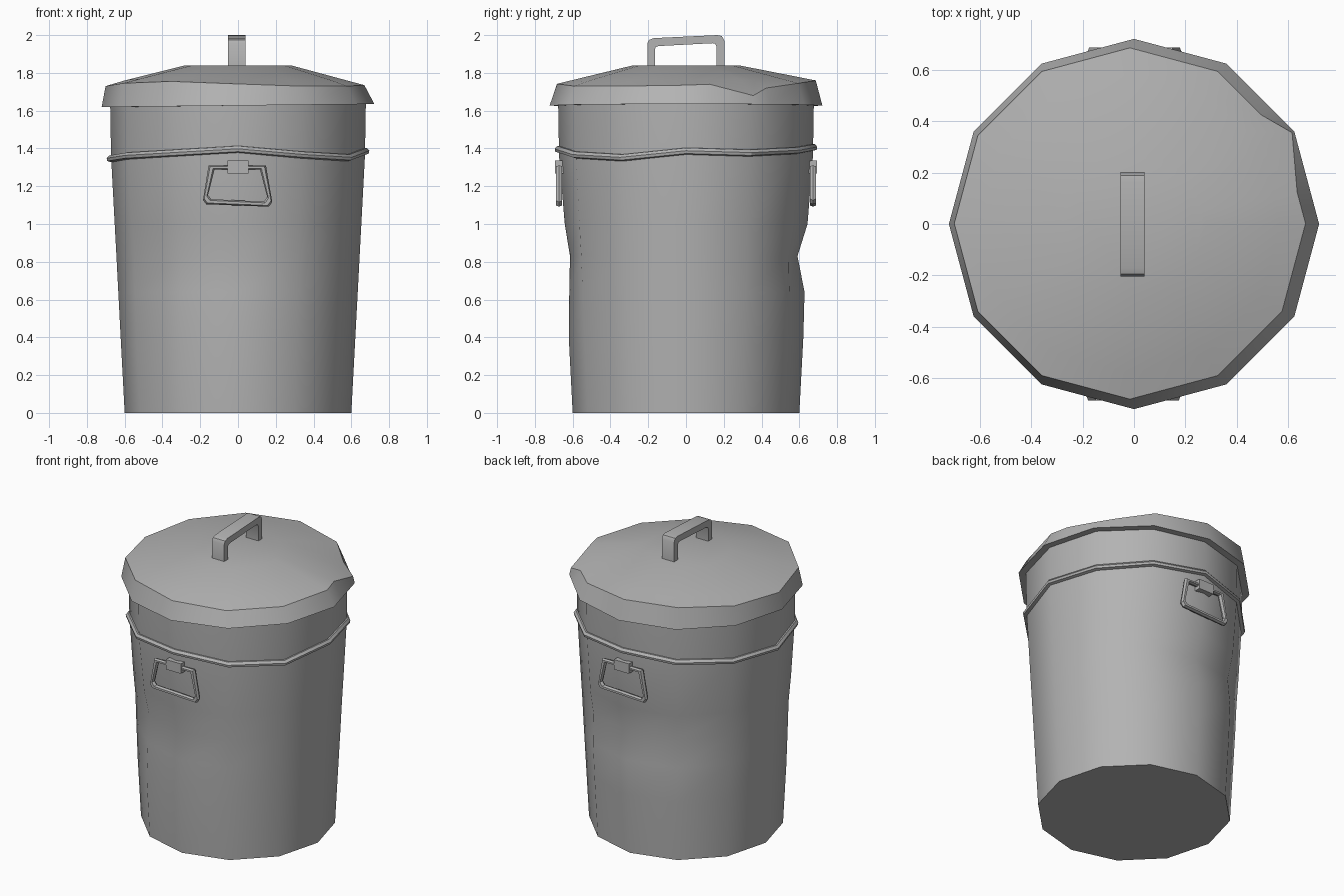
import bpy, bmesh, math
from mathutils import Vector

cube = bpy.data.objects.get("Cube")
if cube:
    bpy.data.objects.remove(cube)

metal = bpy.data.materials.new("galvanised grey")
metal.use_nodes = True
GREY = (0.45, 0.45, 0.45, 1)
metal.diffuse_color = GREY
metal.node_tree.nodes["Principled BSDF"].inputs["Base Color"].default_value = GREY


def finish(name, bm, angle=40):
    bmesh.ops.recalc_face_normals(bm, faces=bm.faces)
    mesh = bpy.data.meshes.new(name)
    bm.to_mesh(mesh)
    bm.free()
    mesh.materials.append(metal)
    ob = bpy.data.objects.new(name, mesh)
    bpy.context.collection.objects.link(ob)
    bpy.ops.object.select_all(action='DESELECT')
    ob.select_set(True)
    bpy.context.view_layer.objects.active = ob
    bpy.ops.object.shade_smooth_by_angle(angle=math.radians(angle))
    return ob


def loft(name, rings, caps=True, loop=False, angle=40):
    """Skin a list of equal-length point rings."""
    bm = bmesh.new()
    vs = [[bm.verts.new(p) for p in ring] for ring in rings]
    n = len(vs[0])
    pairs = list(zip(vs, vs[1:]))
    if loop:
        pairs.append((vs[-1], vs[0]))
    for a, b in pairs:
        for i in range(n):
            j = (i + 1) % n
            bm.faces.new((a[i], a[j], b[j], b[i]))
    if caps and not loop:
        bm.faces.new(vs[0])
        bm.faces.new(vs[-1])
    return finish(name, bm, angle)


def polar(r, deg, z):
    a = math.radians(deg)
    return Vector((r * math.cos(a), r * math.sin(a), z))


def box(name, lo, hi):
    rings = [[(lo[0], lo[1], z), (hi[0], lo[1], z), (hi[0], hi[1], z), (lo[0], hi[1], z)]
             for z in (lo[2], hi[2])]
    return loft(name, rings, angle=30)


STEPS = range(0, 360, 30)

# Tapered body with dents: (direction, height, depth, angular spread, height spread)
DENTS = [(95, 0.83, 0.055, 32, 0.13), (250, 0.8, 0.045, 32, 0.2)]


def body_radius(deg, z):
    r = 0.6 + 0.053 * min(z, 1.38) / 1.0
    if z > 1.38:
        r += 0.004
    for d, h, depth, spread, tall in DENTS:
        off = (deg - d + 180) % 360 - 180
        r -= depth * math.exp(-(off / spread) ** 2 - ((z - h) / tall) ** 2)
    return r


LEVELS = (0, 0.4, 0.64, 0.83, 1.0, 1.36, 1.66)
loft("bin_body", [[polar(body_radius(a, z), a, z) for a in STEPS] for z in LEVELS])

# Uneven raised band
band_z = (1.385, 1.375, 1.388, 1.405, 1.38, 1.36, 1.345, 1.36, 1.375, 1.395, 1.365, 1.35)
SECTION = ((0.655, 0.02), (0.682, 0.018), (0.695, 0.003), (0.692, -0.012), (0.655, -0.022))
loft("body_band", [[polar(r, a, z + h) for a, z in zip(STEPS, band_z)] for r, h in SECTION],
     loop=True, angle=30)

# Lid: skirt, shallow cone and flat centre, with one rim corner knocked down
lid_angles = [0, 10.6, 30, 39.6] + list(range(60, 360, 30))
rim_z = [1.735, 1.74, 1.68, 1.72, 1.745, 1.76, 1.76, 1.745, 1.73, 1.745, 1.755, 1.742, 1.73, 1.73]
outer, lower, rim, mid, centre = [], [], [], [], []
for a, z in zip(lid_angles, rim_z):
    # keep extra corners on the straight sides of the twelve-sided outline
    flat = math.cos(math.radians(15)) / math.cos(math.radians(a % 30 - 15))
    base = 1.627 + 0.008 * math.cos(math.radians(a))
    lower.append(polar(0.65 * flat, a, base))
    outer.append(polar(0.722 * flat, a, base))
    p = polar(0.685 * flat, a, z) + Vector((-0.016, 0.002, 0))
    if a == 30:
        p = polar(0.712, a, z)
    rim.append(p)
    c = polar(0.28 * flat, a, 1.84)
    centre.append(c)
    q = polar(0.685 * flat, a, max(z, 1.735)) + Vector((-0.016, 0.002, 0))
    mid.append(q.lerp(c, 0.25))
loft("lid", [lower, outer, rim, mid, centre], angle=35)

# Lid handle: flat strip bent into a slightly lopsided arch
outside = [(-0.205, 1.82), (-0.205, 1.955), (-0.195, 1.975), (-0.17, 1.984),
           (0.165, 2.0), (0.19, 1.995), (0.203, 1.97), (0.203, 1.82)]
inside = [(-0.165, 1.82), (-0.165, 1.925), (-0.16, 1.937), (-0.145, 1.942),
          (0.14, 1.957), (0.153, 1.955), (0.162, 1.94), (0.162, 1.82)]
loft("lid_handle", [[(-0.052, *o), (0.04, *o), (0.04, *i), (-0.052, *i)]
                    for o, i in zip(outside, inside)], angle=35)

# Hanging side handles, each a bent rod with a square clip
PATH = [(-0.14, 1.3), (-0.172, 1.14), (-0.155, 1.118),
        (0.15, 1.105), (0.168, 1.13), (0.132, 1.3)]


def rod(name, side):
    mid_pt = Vector((0, 0, 1.2))
    rings = []
    for k, (x, z) in enumerate(PATH):
        p = Vector((x * -side, 0.672 * side, z))
        out = p - mid_pt
        out.y = 0
        if 0 < k < len(PATH) - 1:
            out = Vector((math.copysign(1, p.x), 0, -1))
        else:
            out = Vector((math.copysign(0.9, p.x), 0, 0.6))
        out.normalize()
        r = 0.019
        rings.append([p + r * (math.cos(t) * out + math.sin(t) * Vector((0, 1, 0)))
                      for t in (math.radians(60 * i) for i in range(6))])
    return loft(name, rings, loop=True, angle=35)


for label, side in (("front", -1), ("back", 1)):
    rod(label + "_handle", side)
    ys = sorted((0.645 * side, 0.694 * side))
    box(label + "_handle_clip", (-0.056, ys[0], 1.268), (0.056, ys[1], 1.335))
